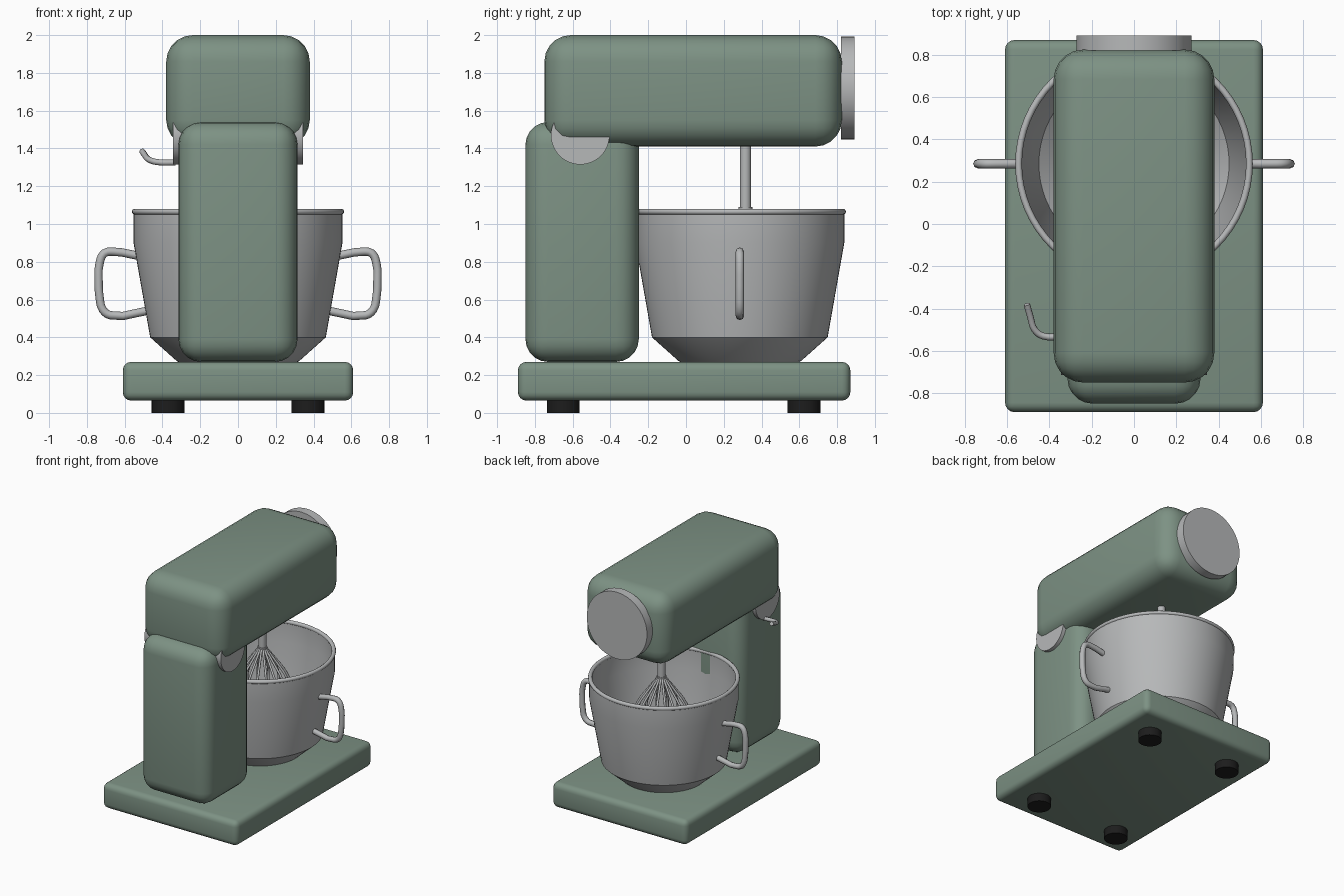
import bpy, math
from mathutils import Vector

cube = bpy.data.objects.get("Cube")
if cube:
    bpy.data.objects.remove(cube, do_unlink=True)


def material(name, color):
    m = bpy.data.materials.new(name)
    m.use_nodes = True
    m.diffuse_color = (*color, 1)
    m.node_tree.nodes["Principled BSDF"].inputs["Base Color"].default_value = (*color, 1)
    return m


GREEN = material("sage green enamel", (0.205, 0.287, 0.231))
METAL = material("brushed metal", (0.47, 0.48, 0.485))
RUBBER = material("black rubber", (0.012, 0.012, 0.012))


def finish(name, mat, angle=40):
    ob = bpy.context.object
    ob.name = ob.data.name = name
    ob.data.materials.clear()
    ob.data.materials.append(mat)
    bpy.ops.object.shade_smooth_by_angle(angle=math.radians(angle))
    return ob


def rounded_box(name, lo, hi, radius, mat, segments=5):
    lo, hi = Vector(lo), Vector(hi)
    bpy.ops.mesh.primitive_cube_add(size=1, location=(lo + hi) / 2)
    ob = bpy.context.object
    ob.scale = hi - lo
    bpy.ops.object.transform_apply(location=False, rotation=False)
    bevel = ob.modifiers.new("rounding", "BEVEL")
    bevel.width, bevel.segments = radius, segments
    bpy.ops.object.modifier_apply(modifier=bevel.name)
    return finish(name, mat)


def cylinder(name, a, b, radius, mat, sides=48):
    a, b = Vector(a), Vector(b)
    d = b - a
    bpy.ops.mesh.primitive_cylinder_add(
        vertices=sides, radius=radius, depth=d.length, location=(a + b) / 2,
        rotation=d.to_track_quat("Z", "Y").to_euler())
    return finish(name, mat)


def tubes(name, paths, radius, mat, resolution=4):
    """Round rods through smooth paths, joined in one mesh."""
    cu = bpy.data.curves.new(name, "CURVE")
    cu.dimensions = "3D"
    cu.bevel_depth, cu.bevel_resolution = radius, 2
    cu.resolution_u, cu.use_fill_caps = resolution, True
    for path in paths:
        sp = cu.splines.new("BEZIER")
        sp.bezier_points.add(len(path) - 1)
        for p, co in zip(sp.bezier_points, path):
            p.co = co
            p.handle_left_type = p.handle_right_type = "AUTO"
    ob = bpy.data.objects.new(name, cu)
    bpy.context.collection.objects.link(ob)
    bpy.ops.object.select_all(action="DESELECT")
    ob.select_set(True)
    bpy.context.view_layer.objects.active = ob
    bpy.ops.object.convert(target="MESH")
    return finish(name, mat, 50)


def lathe(name, profile, centre, mat, sides=64):
    """Turn an (r, z) profile around a vertical axis."""
    verts, faces, n = [], [], len(profile)
    for i in range(sides):
        a = math.tau * i / sides
        verts += [(r * math.cos(a), r * math.sin(a), z) for r, z in profile]
        j = (i + 1) % sides
        faces += [(i * n + k, j * n + k, j * n + k + 1, i * n + k + 1) for k in range(n - 1)]
    for k in (0, n - 1):
        ring = [i * n + k for i in range(sides)]
        faces.append(ring[::-1] if k == 0 else ring)
    me = bpy.data.meshes.new(name)
    me.from_pydata(verts, [], faces)
    ob = bpy.data.objects.new(name, me)
    ob.location = (*centre, 0)
    bpy.context.collection.objects.link(ob)
    bpy.ops.object.select_all(action="DESELECT")
    ob.select_set(True)
    bpy.context.view_layer.objects.active = ob
    return finish(name, mat, 35)


# Body: base plate, column and motor head
rounded_box("base_plate", (-0.61, -0.89, 0.065), (0.61, 0.87, 0.27), 0.045, GREEN, 4)
rounded_box("column", (-0.315, -0.85, 0.27), (0.315, -0.25, 1.54), 0.12, GREEN)
rounded_box("motor_head", (-0.38, -0.75, 1.41), (0.38, 0.825, 2.0), 0.14, GREEN)

# Rubber feet
for x, side in ((-0.37, "right"), (0.37, "left")):
    for y, end in ((-0.65, "front"), (0.625, "back")):
        cylinder(f"foot_{end}_{side}", (x, y, 0), (x, y, 0.08), 0.087, RUBBER, 32)

# Hinge, attachment cap and lock lever
cylinder("hinge", (-0.345, -0.56, 1.47), (0.345, -0.56, 1.47), 0.155, METAL)
cylinder("attachment_cap", (0, 0.82, 1.72), (0, 0.892, 1.72), 0.272, METAL, 64)
tubes("lock_lever", [[(-0.33, -0.53, 1.325), (-0.43, -0.53, 1.328), (-0.47, -0.5, 1.34),
                      (-0.49, -0.44, 1.36), (-0.507, -0.38, 1.385)]], 0.016, METAL)

# Bowl with a thin wall and a rolled rim
BOWL = (0, 0.285)
lathe("bowl", [(0.3, 0.262), (0.325, 0.275), (0.465, 0.4), (0.553, 0.9), (0.553, 1.065),
               (0.537, 1.065), (0.537, 0.9), (0.45, 0.405), (0.3, 0.285)], BOWL, METAL)
bpy.ops.mesh.primitive_torus_add(location=(*BOWL, 1.065), major_radius=0.546, minor_radius=0.016,
                                 major_segments=64, minor_segments=10)
finish("bowl_rim", METAL)

# Bowl handles, mirrored
handle = [(0.535, 0.833), (0.655, 0.853), (0.708, 0.845), (0.733, 0.79), (0.738, 0.7),
          (0.733, 0.615), (0.715, 0.545), (0.675, 0.517), (0.483, 0.54)]
for s, side in ((1, "left"), (-1, "right")):
    tubes(f"bowl_handle_{side}", [[(s * x, BOWL[1], z) for x, z in handle]], 0.022, METAL, 3)

# Whisk: shaft, collar and balloon wires
WY = 0.315
cylinder("whisk_shaft", (0, WY, 1.08), (0, WY, 1.45), 0.029, METAL, 24)
cylinder("whisk_collar", (0, WY, 1.06), (0, WY, 1.09), 0.036, METAL, 24)
half = [(0.025, 1.08), (0.1, 0.98), (0.18, 0.86), (0.21, 0.76), (0.17, 0.64), (0.08, 0.57)]
loop = half + [(0, 0.555)] + [(-r, z) for r, z in reversed(half)]
angles = [math.pi * i / 8 for i in range(8)]
tubes("whisk_wires", [[(r * math.cos(a), WY + r * math.sin(a), z) for r, z in loop]
                      for a in angles], 0.009, METAL, 4)
